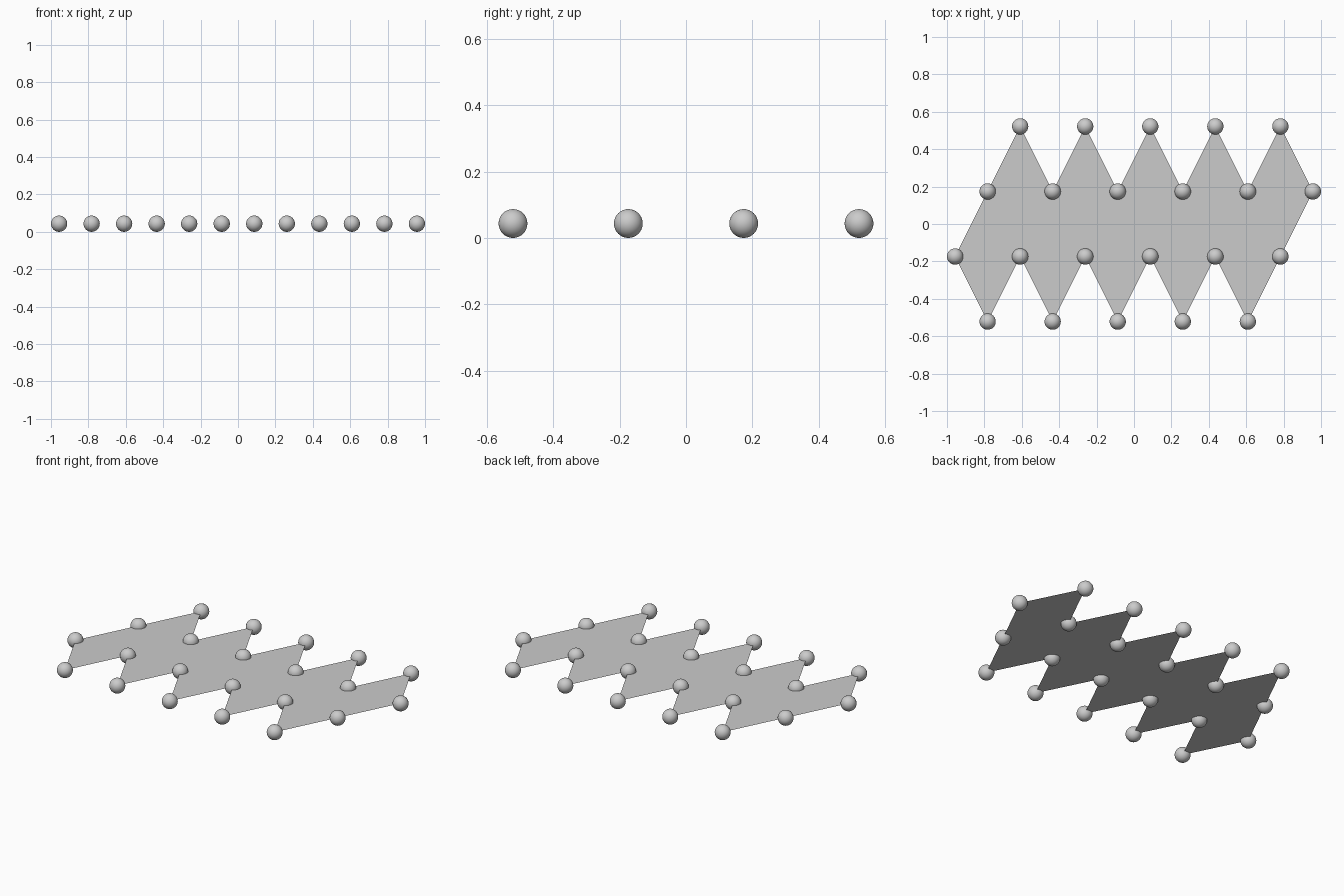
import bpy
import bmesh
from mathutils import Matrix

if "Cube" in bpy.data.objects:
    bpy.data.objects.remove(bpy.data.objects["Cube"])

S = 4 / 23            # half spacing of the net points
R = S / 4             # ball radius, also the sheet height


def row(start, count, y):
    return [((start + 2 * i) * S, y * S, R) for i in range(count)]


# Four staggered rows of net points, back to front
rows = [row(-3.5, 5, 3), row(-4.5, 6, 1), row(-5.5, 6, -1), row(-4.5, 5, -3)]

# Flat zigzag sheet of twenty triangles, facing up
bm = bmesh.new()
back, upper, lower, front = [[bm.verts.new(p) for p in r] for r in rows]
for i in range(5):
    bm.faces.new((upper[i], upper[i + 1], back[i]))
    bm.faces.new((lower[i], lower[i + 1], upper[i]))
    bm.faces.new((upper[i], lower[i + 1], upper[i + 1]))
    bm.faces.new((lower[i], front[i], lower[i + 1]))
mesh = bpy.data.meshes.new("folding_net_sheet")
bm.to_mesh(mesh)
bm.free()
bpy.context.collection.objects.link(bpy.data.objects.new("folding_net_sheet", mesh))

# One smooth ball mesh shared by every net point
bm = bmesh.new()
bmesh.ops.create_uvsphere(bm, u_segments=32, v_segments=16, radius=R)
for f in bm.faces:
    f.smooth = True
ball = bpy.data.meshes.new("corner_ball")
bm.to_mesh(ball)
bm.free()
for points in rows:
    for p in points:
        ob = bpy.data.objects.new("corner_ball", ball)
        ob.matrix_world = Matrix.Translation(p)
        bpy.context.collection.objects.link(ob)
